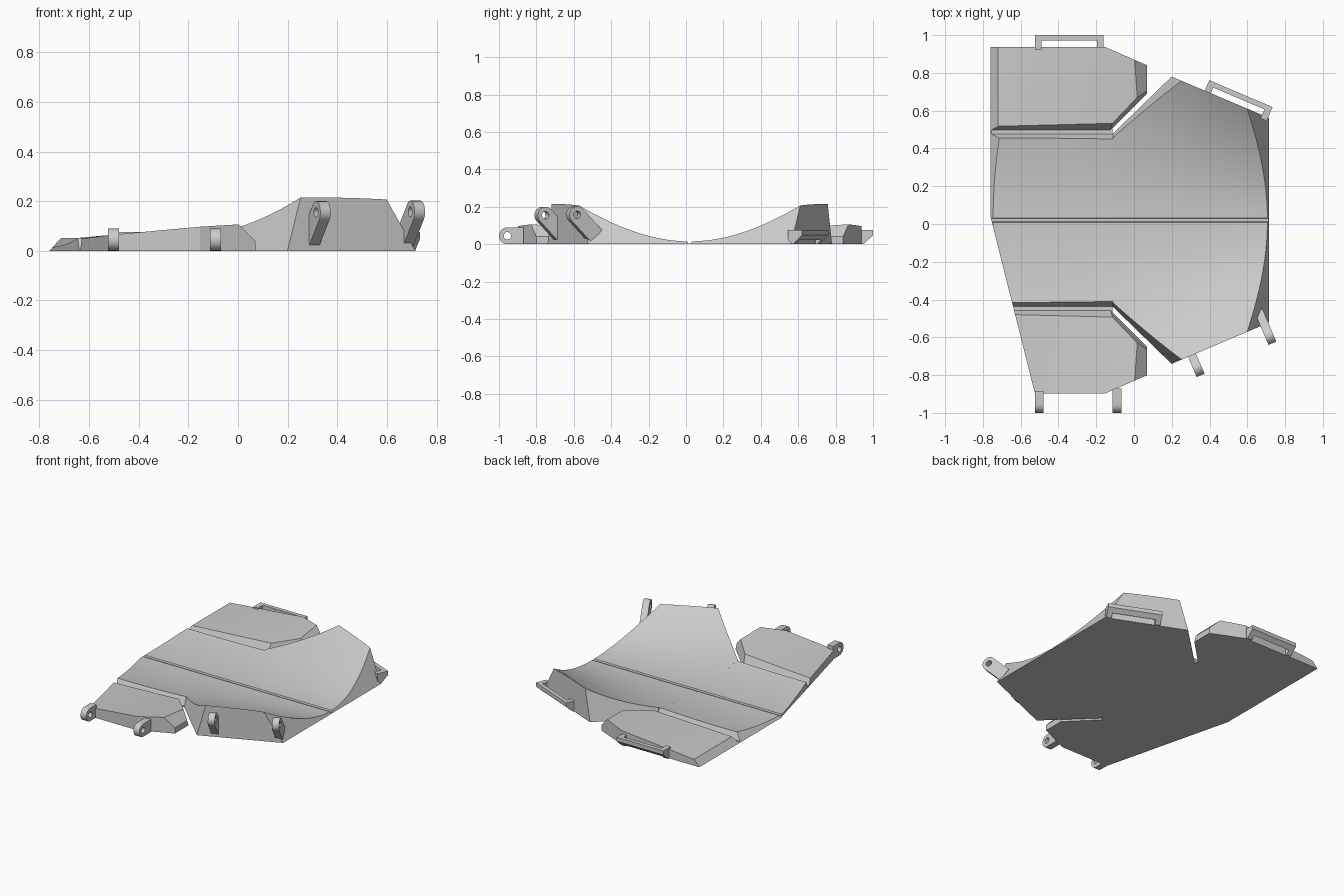
import bpy, bmesh, math
from mathutils import Matrix, Vector

if "Cube" in bpy.data.objects:
    bpy.data.objects.remove(bpy.data.objects["Cube"])

grey = bpy.data.materials.new("plain grey")
grey.use_nodes = True
grey.diffuse_color = (0.6, 0.6, 0.6, 1)
grey.node_tree.nodes["Principled BSDF"].inputs["Base Color"].default_value = (0.6, 0.6, 0.6, 1)

MID = 0.02  # y of the centre line


def finish(bm, name):
    bmesh.ops.recalc_face_normals(bm, faces=bm.faces[:])
    mesh = bpy.data.meshes.new(name)
    bm.to_mesh(mesh)
    bm.free()
    mesh.materials.append(grey)
    ob = bpy.data.objects.new(name, mesh)
    bpy.context.collection.objects.link(ob)
    bpy.ops.object.select_all(action='DESELECT')
    ob.select_set(True)
    bpy.context.view_layer.objects.active = ob
    bpy.ops.object.shade_smooth_by_angle(angle=math.radians(20))
    return ob


def slab(name, xs, ys, height, planes):
    """Flat-bottomed block with a shaped top, trimmed by (point, outward normal) planes."""
    bm = bmesh.new()
    rows = [[bm.verts.new((x, y + MID, height(x, y))) for y in ys] for x in xs]
    for a, b in zip(rows, rows[1:]):
        for j in range(len(ys) - 1):
            bm.faces.new((a[j], b[j], b[j + 1], a[j + 1]))
    out = bmesh.ops.extrude_face_region(bm, geom=bm.faces[:], use_keep_orig=True)
    for v in out["geom"]:
        if isinstance(v, bmesh.types.BMVert):
            v.co.z = 0
    for p, n in planes:
        bmesh.ops.bisect_plane(bm, geom=bm.verts[:] + bm.edges[:] + bm.faces[:], dist=1e-6,
                               plane_co=Vector(p) + Vector((0, MID, 0)), plane_no=n, clear_outer=True)
        rim = [e for e in bm.edges if e.is_boundary]
        if rim:
            bmesh.ops.holes_fill(bm, edges=rim, sides=0)
    return finish(bm, name)


def spread(a, b, n):
    return [a + (b - a) * i / n for i in range(n + 1)]


def dish(x, y):
    d = abs(y)
    if d < 0.01:
        return 0.005
    return 0.015 + (0.275 + 0.3 * x + 0.26 * x * x) * d * d


def flap_top(x, y):
    return 0.045 + (x + 0.72) * (0.045 + 0.1 * (abs(y) - 0.45))


def dish_rows(width):
    half = [0.008] + spread(0.012, width, 16)
    return [-v for v in reversed(half)] + half


# Narrow end: a sloped wall on one side, a slanted cut on the other
end_planes = [((-0.755, 0, 0.005), (-1, 0, 0.9)),
              ((-0.755, 0, 0), (-0.915, -0.23, 0))]

# Central trough, narrow half and wide half
slab("trough_narrow", spread(-0.8, -0.11, 10), dish_rows(0.5), dish,
     end_planes + [((0, s * 0.46, 0), (0, s, 0.5)) for s in (1, -1)])
wide_planes = [((0.715, 0, 0), (0.205, 0, 0.115))]
for s in (1, -1):
    wide_planes += [((-0.11, s * 0.46, 0), (-0.7, s * 0.72, 0.25)),
                    ((0.2, s * 0.76, 0), (0.39, s * 0.92, 0))]
slab("trough_wide", spread(-0.11, 0.75, 14), dish_rows(0.82), dish, wide_planes)

# Side flaps, each joined to the trough by a thin fold strip
for s, side in ((1, "left"), (-1, "right")):
    slab("flap_" + side, spread(-0.8, 0.1, 10), spread(s * 0.4, s * 0.96, 8), flap_top,
         end_planes + [((0, s * 0.475, 0), (0, -s, 0.5)),
                       ((-0.125, s * 0.475, 0), (0.7, -s * 0.7, 0.25)),
                       ((0.07, 0, 0), (1, 0, 0)),
                       ((0.07, 0, 0.04), (1, 0, 1)),
                       ((0.07, s * 0.82, 0), (0.4, s * 0.92, 0)),
                       ((0, s * 0.917, 0), (0, s, 0))])
    slab("fold_strip_" + side, [-0.8, -0.115], [s * 0.44, s * 0.49],
         lambda x, y: 0.006, end_planes)


def place(x, y, z, turn, tilt=0):
    return (Matrix.Translation((x, y, z)) @ Matrix.Rotation(math.radians(turn), 4, 'Z')
            @ Matrix.Rotation(math.radians(-tilt), 4, 'Y'))


def lug(name, length, matrix, r=0.045, hole=0.02, w=0.045, n=24):
    """Round-ended tab with a pin hole."""
    bm = bmesh.new()
    rings = []
    for i in range(n):
        t = 2 * math.pi * i / n
        c, q = math.cos(t), math.sin(t)
        if c > -1e-6:
            ox, oz = r * c, r * q
        else:
            ox, oz = -length, r * q / math.sin(math.radians(105))
        rings.append([bm.verts.new(p) for p in (
            (ox, -w / 2, oz), (ox, w / 2, oz),
            (hole * c, w / 2, hole * q), (hole * c, -w / 2, hole * q))])
    for i in range(n):
        a, b = rings[i], rings[(i + 1) % n]
        for k in range(4):
            m = (k + 1) % 4
            bm.faces.new((a[k], a[m], b[m], b[k]))
    bm.transform(matrix)
    finish(bm, name)


def prism(name, profile, y0, y1, matrix):
    bm = bmesh.new()
    a = [bm.verts.new((x, y0, z)) for x, z in profile]
    b = [bm.verts.new((x, y1, z)) for x, z in profile]
    bm.faces.new(a)
    bm.faces.new(b[::-1])
    for i in range(len(a)):
        j = (i + 1) % len(a)
        bm.faces.new((a[i], b[i], b[j], a[j]))
    bm.transform(matrix)
    finish(bm, name)


# Pin lugs on the right edge
lug("flap_lug_rear", 0.07, place(-0.502, -0.955, 0.045, -90))
lug("flap_lug_front", 0.085, place(-0.09, -0.955, 0.045, -90))
lug("wing_lug_rear", 0.14, place(0.335, -0.76, 0.155, -67, 45))
lug("wing_lug_front", 0.16, place(0.715, -0.59, 0.157, -67, 45))

# Strap loops on the left edge: two webs and a bar
web = [(-0.02, 0), (0.008, 0), (0.06, 0.048), (0.06, 0.075), (-0.02, 0.075)]
bar = [(0.032, 0.022), (0.06, 0.048), (0.06, 0.075), (0.032, 0.075)]
for name, m in (("flap_loop", place(-0.3425, 0.94, 0, 90)),
                ("wing_loop", place(0.5425, 0.635, 0, 67))):
    h = 0.182
    prism(name + "_web_a", web, -h, -h + 0.035, m)
    prism(name + "_web_b", web, h - 0.035, h, m)
    prism(name + "_bar", bar, -h + 0.035, h - 0.035, m)
